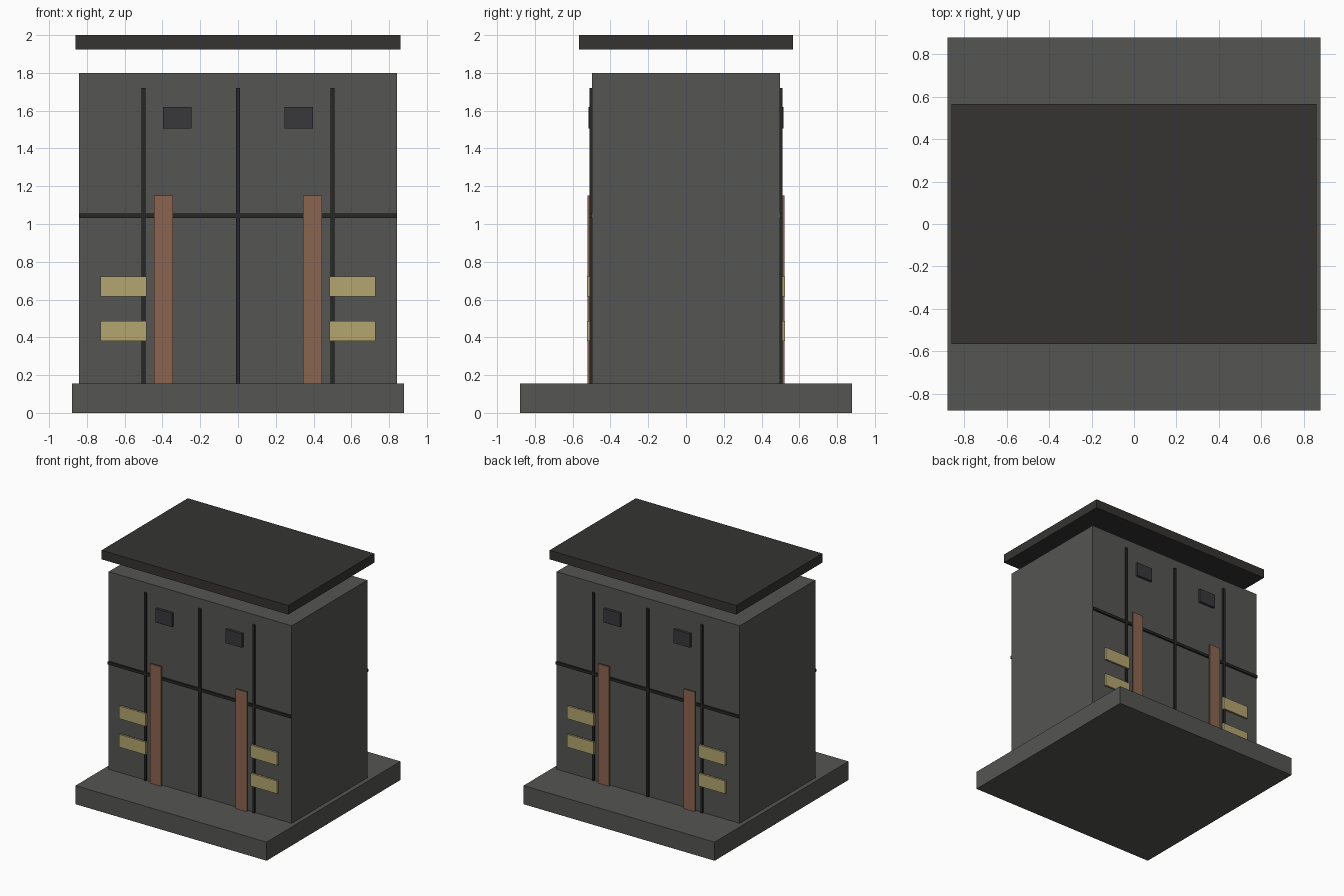
import bpy

if "Cube" in bpy.data.objects:
    bpy.data.objects.remove(bpy.data.objects["Cube"])


def material(name, rgb):
    m = bpy.data.materials.new(name)
    m.diffuse_color = (*rgb, 1)
    m.use_nodes = True
    m.node_tree.nodes["Principled BSDF"].inputs["Base Color"].default_value = m.diffuse_color
    return m


BODY = material("dark_grey", (0.09, 0.09, 0.085))
ROOF = material("charcoal", (0.035, 0.034, 0.032))
SEAM = material("near_black", (0.02, 0.02, 0.02))
VENT = material("blue_grey", (0.04, 0.04, 0.045))
RUST = material("rust_brown", (0.26, 0.13, 0.08))
YELLOW = material("dull_yellow", (0.45, 0.38, 0.16))


def box(name, x, y, z, mat):
    """Box from (min, max) ranges on each axis."""
    bpy.ops.mesh.primitive_cube_add(size=1, location=[sum(r) / 2 for r in (x, y, z)])
    o = bpy.context.object
    o.name = name
    o.scale = [abs(r[1] - r[0]) for r in (x, y, z)]
    bpy.ops.object.transform_apply(location=False, rotation=False, scale=True)
    o.data.materials.append(mat)
    return o


# Main masses: plinth, cabinet and floating roof slab
box("base", (-0.88, 0.88), (-0.88, 0.88), (0, 0.155), BODY)
box("cabinet_body", (-0.843, 0.843), (-0.497, 0.497), (0.155, 1.80), BODY)
box("roof_slab", (-0.86, 0.86), (-0.567, 0.567), (1.925, 2.0), ROOF)

# Details repeated on front and back
for side, s in (("front", -1), ("back", 1)):
    def depth(a, b):
        return tuple(sorted((s * a, s * b)))

    # Door seams
    for x in (-0.5, 0, 0.5):
        box(side + "_vertical_seam", (x - 0.01, x + 0.01), depth(0.495, 0.511), (0.155, 1.72), SEAM)
    box(side + "_horizontal_seam", (-0.843, 0.843), depth(0.495, 0.511), (1.033, 1.056), SEAM)

    for m in (-1, 1):
        def across(a, b):
            return tuple(sorted((m * a, m * b)))

        # Vents, rust streaks and warning plates
        box(side + "_vent", across(0.247, 0.397), depth(0.495, 0.517), (1.505, 1.62), VENT)
        box(side + "_rust_streak", across(0.344, 0.446), depth(0.511, 0.521), (0.155, 1.15), RUST)
        for z in (0.38, 0.617):
            box(side + "_warning_plate", across(0.484, 0.728), depth(0.508, 0.524), (z, z + 0.106), YELLOW)
